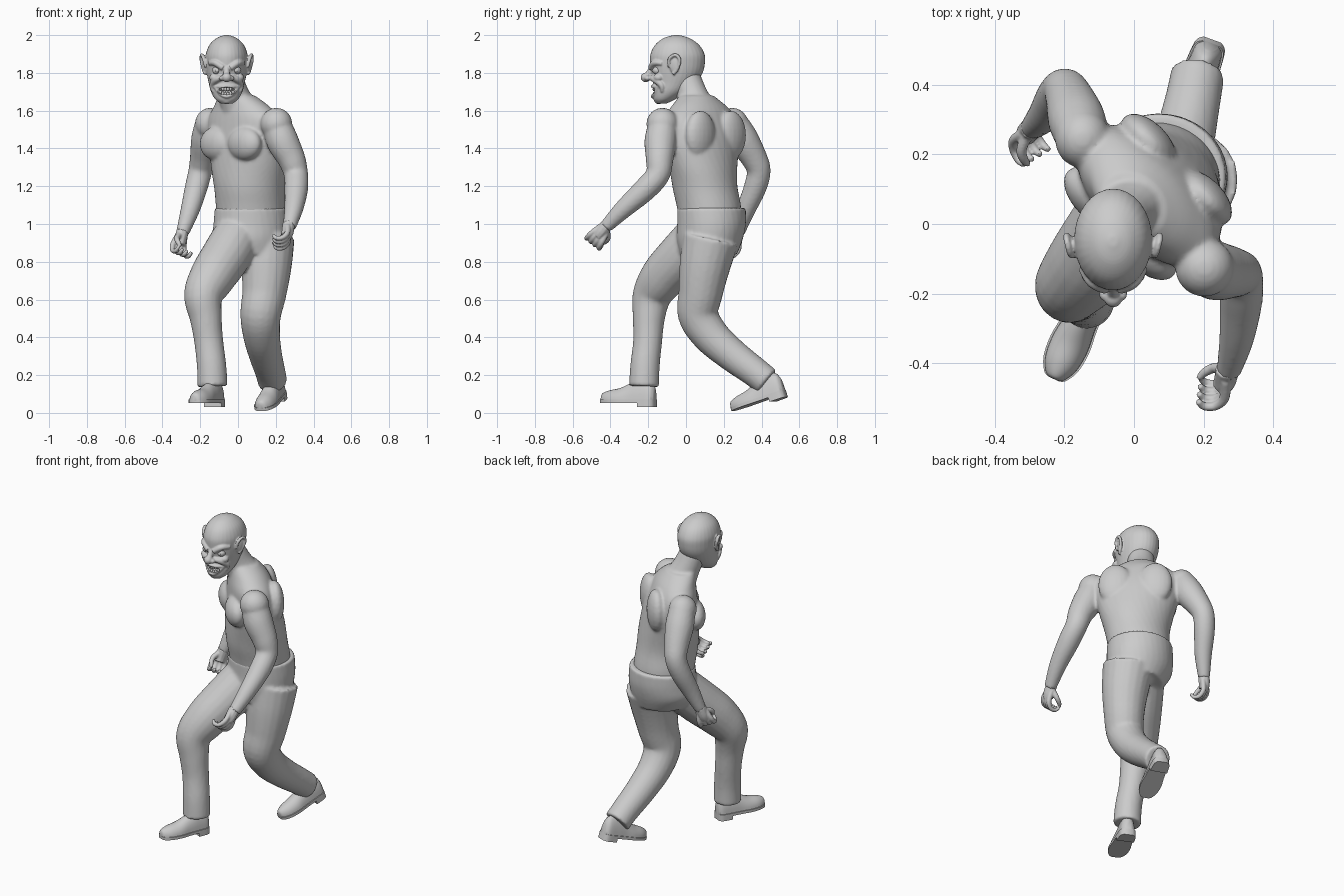
import bpy, bmesh, math
from mathutils import Vector, Matrix, Quaternion

R = math.radians


def spline(pts, k=5):
    """Catmull-Rom through tuples of any length."""
    p = [pts[0]] + list(pts) + [pts[-1]]
    out = []
    for i in range(1, len(p) - 2):
        for s in range(k):
            t = s / k
            out.append([0.5 * (2 * b + (c - a) * t + (2 * a - 5 * b + 4 * c - d) * t * t
                               + (3 * b - a - 3 * c + d) * t ** 3)
                        for a, b, c, d in zip(p[i - 1], p[i], p[i + 1], p[i + 2])])
    return out + [list(pts[-1])]


def skin(bm, rings):
    rows = [[bm.verts.new(v) for v in r] for r in rings]
    n = len(rows[0])
    for a, b in zip(rows, rows[1:]):
        for i in range(n):
            bm.faces.new((a[i], a[(i + 1) % n], b[(i + 1) % n], b[i]))
    bm.faces.new(rows[0][::-1])
    bm.faces.new(rows[-1])


def loft(bm, pts, n=32):
    """Level elliptical rings: x, y, z, half width, half depth, yaw."""
    rings = []
    for x, y, z, rx, ry, yaw in spline(pts):
        m = Matrix.Translation((x, y, z)) @ Matrix.Rotation(-R(yaw), 4, 'Z')
        rings.append([m @ Vector((rx * math.cos(a), ry * math.sin(a), 0))
                      for a in (2 * math.pi * i / n for i in range(n))])
    skin(bm, rings)


def limb(bm, pts, n=20):
    """Round tube: x, y, z, radius."""
    s = spline(pts)
    c = [Vector(q[:3]) for q in s]
    rings, old, rot = [], Vector((0, 0, 1)), Quaternion()
    for i, q in enumerate(s):
        t = (c[min(i + 1, len(c) - 1)] - c[max(i - 1, 0)]).normalized()
        rot = old.rotation_difference(t) @ rot
        old = t
        rings.append([c[i] + rot @ Vector((q[3] * math.cos(a), q[3] * math.sin(a), 0))
                      for a in (2 * math.pi * j / n for j in range(n))])
    skin(bm, rings)


def ball(bm, loc, size, yaw=0):
    m = Matrix.Translation(loc) @ Matrix.Rotation(-R(yaw), 4, 'Z') @ Matrix.Diagonal((*size, 1))
    bmesh.ops.create_uvsphere(bm, u_segments=20, v_segments=12, radius=1, matrix=m)


def finish(name, bm, voxel=0, smooth=4):
    bmesh.ops.recalc_face_normals(bm, faces=bm.faces[:])
    me = bpy.data.meshes.new(name)
    bm.to_mesh(me)
    bm.free()
    for f in me.polygons:
        f.use_smooth = True
    ob = bpy.data.objects.new(name, me)
    bpy.context.collection.objects.link(ob)
    if voxel:
        r = ob.modifiers.new("Fuse", 'REMESH')
        r.mode, r.voxel_size, r.use_smooth_shade = 'VOXEL', voxel, True
        s = ob.modifiers.new("Soften", 'SMOOTH')
        s.factor, s.iterations = 0.5, smooth
    return ob


# Twisted torso with both arms and neck
bm = bmesh.new()
loft(bm, [(.07, .13, 1.02, .18, .165, 0), (.065, .12, 1.1, .183, .17, 10),
          (.06, .10, 1.2, .19, .17, 20), (.055, .09, 1.32, .215, .165, 35),
          (.045, .085, 1.45, .245, .15, 43), (.035, .075, 1.55, .245, .13, 45),
          (.02, .07, 1.62, .18, .11, 45), (-.005, .055, 1.68, .10, .085, 40)])
limb(bm, [(.01, .06, 1.6, .10), (-.025, .03, 1.69, .082), (-.055, -.005, 1.79, .076)])
f, l = Vector((-.7, -.7, 0)), Vector((.7, -.7, 0))
for s in (-1, 1):
    ball(bm, Vector((.045, .085, 1.425)) + f * .12 + l * s * .105, (.112, .062, .09), 45)
    ball(bm, Vector((.045, .08, 1.47)) - f * .11 + l * s * .115, (.10, .055, .13), 45)
ball(bm, (-.148, .245, 1.53), (.08, .085, .085))
ball(bm, (.203, -.125, 1.53), (.085, .085, .085))
limb(bm, [(.2, -.12, 1.54, .075), (.235, -.135, 1.44, .085), (.285, -.14, 1.34, .073),
          (.307, -.15, 1.26, .064), (.308, -.22, 1.18, .062), (.295, -.33, 1.08, .05),
          (.272, -.425, .985, .035)])
limb(bm, [(-.15, .25, 1.54, .075), (-.165, .3, 1.45, .083), (-.185, .36, 1.35, .07),
          (-.2, .385, 1.28, .063), (-.222, .365, 1.19, .06), (-.255, .315, 1.07, .05),
          (-.295, .275, .95, .034)])
finish("torso_and_arms", bm, .009)

# Trousers: pelvis, stepping leg, trailing leg
bm = bmesh.new()
loft(bm, [(.07, .135, 1.085, .193, .182, 0), (.07, .135, 1.0, .2, .182, -5),
          (.065, .125, .92, .2, .175, -10), (.085, .12, .84, .16, .15, -10)])
limb(bm, [(-.01, .06, .92, .13), (-.07, -.03, .82, .13), (-.135, -.12, .72, .122),
          (-.183, -.18, .62, .104), (-.17, -.197, .5, .085), (-.155, -.203, .38, .077),
          (-.14, -.217, .25, .078), (-.135, -.222, .14, .08)])
limb(bm, [(.15, .13, .92, .15), (.15, .1, .78, .135), (.14, .078, .64, .118),
          (.12, .065, .52, .108), (.125, .13, .41, .098), (.145, .24, .31, .088),
          (.17, .36, .22, .08), (.183, .43, .165, .078)])
finish("trousers", bm, .01)


# Hands: palm, four curled fingers and thumb
def hand(name, wrist, d, c):
    wrist, d, c = Vector(wrist), Vector(d).normalized(), Vector(c)
    c = (c - d * c.dot(d)).normalized()
    s = d.cross(c)
    bm = bmesh.new()

    def path(*steps):
        limb(bm, [(*(wrist + d * a + c * b + s * e), r) for a, b, e, r in steps], 10)
    path((-.03, 0, 0, .034), (.02, 0, 0, .033), (.05, .005, 0, .03))
    for i in range(4):
        e = (i - 1.5) * .024
        path((.0, .0, e * .6, .016), (.06, -.004, e, .015), (.095, .018, e * 1.15, .013),
             (.10, .05, e * 1.2, .012), (.08, .07, e * 1.2, .009))
    path((0, .01, .02, .017), (.03, .035, .045, .015), (.055, .06, .045, .013),
         (.075, .075, .035, .009))
    finish(name, bm, .0045, 2)


hand("front_hand", (.265, -.435, .975), (-.1, -.6, -.75), (-1, .1, 0))
hand("rear_hand", (-.3, .27, .935), (-.25, -.25, -1), (.5, -.8, 0))


# Shoes: upper, sole and heel block
def shoe(name, heel, yaw, pitch):
    m = Matrix.Translation(heel) @ Matrix.Rotation(R(yaw), 4, 'Z') @ Matrix.Rotation(R(pitch), 4, 'X')
    sec = spline([(0, .022, .065), (.02, .04, .1), (.08, .046, .11), (.14, .05, .088),
                  (.2, .056, .062), (.26, .05, .05), (.3, .03, .036), (.31, .012, .02)])
    bm = bmesh.new()
    ang = [2 * math.pi * i / 24 for i in range(24)]
    skin(bm, [[m @ Vector((w * math.cos(a), -t, h * max(math.sin(a), 0) + .004 * math.sin(a)))
               for a in ang] for t, w, h in sec])
    for part, low in ((sec, -.013), ([q for q in sec if q[0] < .085], -.036)):
        skin(bm, [[m @ Vector((x * (w + .005), -t, z)) for x, z in
                   ((-1, low), (1, low), (1, .004), (-1, .004))] for t, w, h in part])
    ob = finish(name, bm)
    bpy.context.view_layer.objects.active = ob
    ob.select_set(True)
    bpy.ops.object.shade_smooth_by_angle(angle=R(40))
    ob.select_set(False)


shoe("stepping_shoe", (-.1, -.165, .066), -25, 0)
shoe("trailing_shoe", (.222, .52, .118), -20, 18)

# Head: skull, brows, cheeks, nose, lips, ears
X = -.06


def mouth(u, dz):
    return X + .062 * u, -.178 + .034 * u * u, 1.697 + .03 * u * u + dz * (1 - u * u)


bm = bmesh.new()
loft(bm, [(X, y, z, rx, ry, 0) for y, z, rx, ry in (
    (-.13, 1.637, .03, .025), (-.115, 1.66, .06, .058), (-.085, 1.70, .083, .092),
    (-.06, 1.75, .096, .115), (-.048, 1.80, .106, .136), (-.045, 1.85, .111, .145),
    (-.045, 1.90, .11, .143), (-.047, 1.95, .09, .115), (-.05, 1.985, .052, .066),
    (-.05, 2.0, .012, .014))])
for s in (-1, 1):
    limb(bm, [(X + s * .09, -.125, 1.85, .012), (X + s * .06, -.167, 1.853, .017),
              (X + s * .018, -.187, 1.825, .016)], 12)
    limb(bm, [(X + s * .018, -.19, 1.775, .012), (X + s * .055, -.165, 1.765, .018),
              (X + s * .076, -.13, 1.735, .016), (X + s * .07, -.125, 1.70, .01)], 12)
    ball(bm, (X + s * .062, -.145, 1.775), (.03, .028, .022))
    ball(bm, (X + s * .024, -.203, 1.772), (.016, .018, .014))
    ball(bm, (X + s * .116, -.06, 1.845), (.011, .03, .048), s * 20)
    limb(bm, [(X + s * .112, -.09, 1.83, .007), (X + s * .122, -.088, 1.875, .009),
              (X + s * .132, -.055, 1.895, .009), (X + s * .134, -.033, 1.865, .009),
              (X + s * .122, -.05, 1.815, .009), (X + s * .112, -.07, 1.795, .01)], 10)
limb(bm, [(X, -.175, 1.835, .014), (X, -.195, 1.80, .017), (X, -.205, 1.78, .02)], 12)
ball(bm, (X, -.213, 1.776), (.026, .027, .025))
ball(bm, (X, -.145, 1.655), (.032, .024, .02))
for dz in (.03, -.022):
    limb(bm, [(*mouth(u, dz), .009) for u in (-1, -.6, -.2, .2, .6, 1)], 10)
head = finish("head", bm, .0045, 2)

# Mouth opening
bm = bmesh.new()
ball(bm, (X, -.178, 1.704), (.052, .034, .02))
cutter = finish("mouth_cutter", bm)
cutter.hide_render = True
cutter.display_type = 'WIRE'
b = head.modifiers.new("Mouth", 'BOOLEAN')
b.operation, b.object, b.solver = 'DIFFERENCE', cutter, 'EXACT'

# Teeth rows and eyes
bm = bmesh.new()
for i in range(8):
    u = (i - 3.5) / 4.6
    for dz in (.017, -.011):
        x, y, z = mouth(u, dz)
        ball(bm, (x, y + .008, z), (.0078, .007, .012 - .004 * abs(u)))
finish("teeth", bm)
bm = bmesh.new()
for s in (-1, 1):
    ball(bm, (X + s * .052, -.153, 1.813), (.024, .024, .022))
    ball(bm, (X + s * .05, -.174, 1.812), (.009, .006, .009))
finish("eyes", bm)
